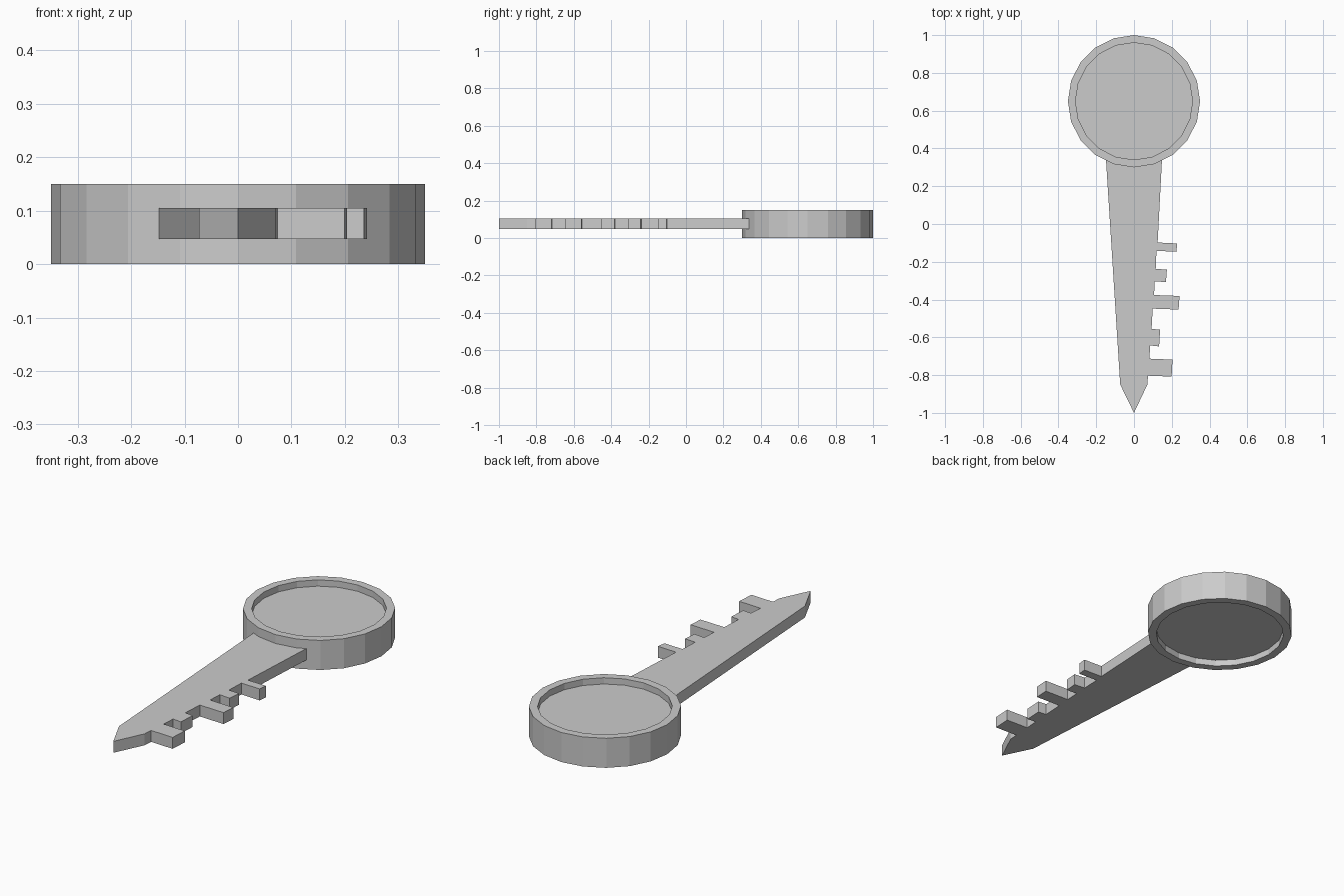
import bpy, bmesh
from math import sin, cos, pi

if "Cube" in bpy.data.objects:
    bpy.data.objects.remove(bpy.data.objects["Cube"])

Z0, Z1 = 0.047, 0.105      # blade thickness
HEAD_Y, SIDES = 0.65, 20


def new_object(name, bm):
    bmesh.ops.recalc_face_normals(bm, faces=bm.faces)
    mesh = bpy.data.meshes.new(name)
    bm.to_mesh(mesh)
    bm.free()
    obj = bpy.data.objects.new(name, mesh)
    bpy.context.collection.objects.link(obj)
    return obj


# Round head: stacked rings, recessed on both faces
bm = bmesh.new()
rings = []
for r, z in [(0.31, 0.032), (0.31, 0), (0.35, 0), (0.35, 0.15), (0.31, 0.15), (0.31, 0.118)]:
    rings.append([bm.verts.new((r * cos(2 * pi * i / SIDES), HEAD_Y + r * sin(2 * pi * i / SIDES), z))
                  for i in range(SIDES)])
for a, b in zip(rings, rings[1:]):
    for i in range(SIDES):
        j = (i + 1) % SIDES
        bm.faces.new((a[i], a[j], b[j], b[i]))
bm.faces.new(rings[0])
bm.faces.new(rings[-1])
new_object("key_head", bm)

# Tapered blade with teeth: (tip x, root x top, y top, root x bottom, y bottom)
teeth = [(0.229, 0.125, -0.098, 0.119, -0.142),
         (0.174, 0.115, -0.237, 0.110, -0.303),
         (0.241, 0.106, -0.376, 0.099, -0.448),
         (0.138, 0.093, -0.555, 0.086, -0.643),
         (0.204, 0.081, -0.713, 0.074, -0.803)]
outline = [(0, -1), (-0.073, -0.85), (-0.148, 0.337), (-0.108, 0.317),
           (0, 0.30), (0.108, 0.317), (0.148, 0.337)]
for tip, xa, ya, xb, yb in teeth:
    outline += [(xa, ya), (tip, ya - 0.005), (tip - 0.005, yb - 0.005), (xb, yb)]
outline.append((0.071, -0.85))

bm = bmesh.new()
face = bm.faces.new([bm.verts.new((x, y, Z0)) for x, y in outline])
out = bmesh.ops.extrude_face_region(bm, geom=[face], use_keep_orig=True)
top = [v for v in out["geom"] if isinstance(v, bmesh.types.BMVert)]
bmesh.ops.translate(bm, verts=top, vec=(0, 0, Z1 - Z0))
new_object("key_blade", bm)
